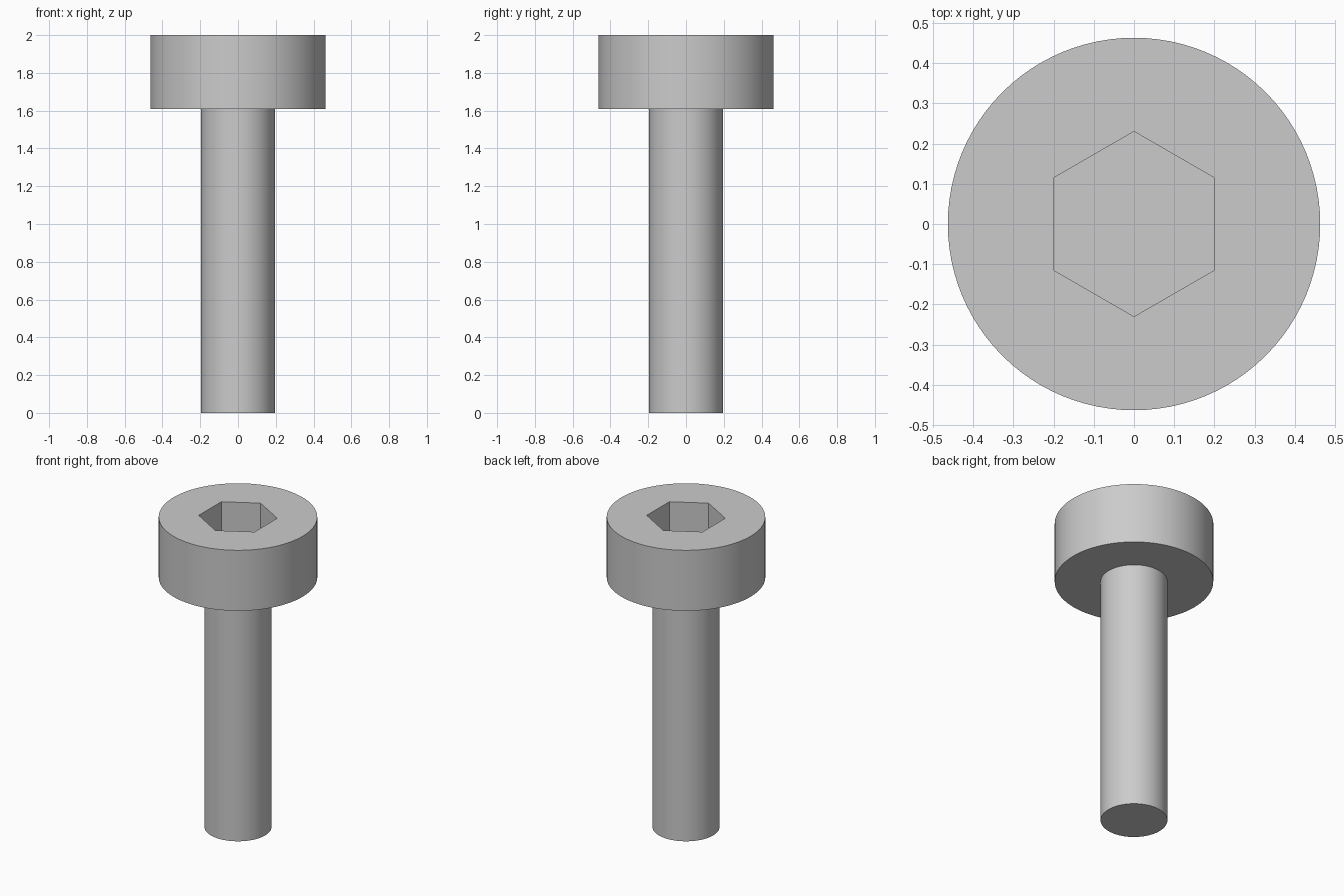
import bpy
import bmesh
from math import cos, sin, pi, radians

SEGMENTS = 96
SHAFT_R, HEAD_R, HEX_R = 0.195, 0.463, 0.23
HEAD_Z, TOP_Z, SOCKET_Z = 1.61, 2.0, 1.78

cube = bpy.data.objects.get("Cube")
if cube:
    bpy.data.objects.remove(cube, do_unlink=True)

steel = bpy.data.materials.new("grey steel")
steel.use_nodes = True
GREY = (0.6, 0.6, 0.6, 1)
steel.diffuse_color = GREY
steel.node_tree.nodes["Principled BSDF"].inputs["Base Color"].default_value = GREY


def ring(bm, radius, z, sides=SEGMENTS):
    """Closed loop of edges; the first corner points to +y."""
    angles = [pi / 2 + 2 * pi * i / sides for i in range(sides)]
    verts = [bm.verts.new((radius * cos(a), radius * sin(a), z)) for a in angles]
    return [bm.edges.new((verts[i - 1], verts[i])) for i in range(sides)]


def wall(bm, low, high):
    """Quads joining two loops with the same number of sides."""
    for a, b in zip(low, high):
        bm.faces.new((a.verts[0], a.verts[1], b.verts[1], b.verts[0]))


def fill(bm, *loops):
    """Flat cap across one loop, or between an outer and an inner loop."""
    edges = [e for loop in loops for e in loop]
    bmesh.ops.triangle_fill(bm, use_beauty=True, edges=edges, normal=(0, 0, 1))


def finish(bm, name):
    bmesh.ops.recalc_face_normals(bm, faces=bm.faces[:])
    mesh = bpy.data.meshes.new(name)
    bm.to_mesh(mesh)
    bm.free()
    mesh.materials.append(steel)
    obj = bpy.data.objects.new(name, mesh)
    bpy.context.collection.objects.link(obj)
    bpy.ops.object.select_all(action="DESELECT")
    obj.select_set(True)
    bpy.context.view_layer.objects.active = obj
    bpy.ops.object.shade_smooth_by_angle(angle=radians(30))


# Plain round shaft, closed at both ends
bm = bmesh.new()
foot, neck = ring(bm, SHAFT_R, 0), ring(bm, SHAFT_R, HEAD_Z + 0.02)
wall(bm, foot, neck)
fill(bm, foot)
fill(bm, neck)
finish(bm, "shaft")

# Cylindrical head with a hexagonal socket sunk into the top
bm = bmesh.new()
under, rim = ring(bm, HEAD_R, HEAD_Z), ring(bm, HEAD_R, TOP_Z)
socket_floor, socket_rim = ring(bm, HEX_R, SOCKET_Z, 6), ring(bm, HEX_R, TOP_Z, 6)
wall(bm, under, rim)
wall(bm, socket_floor, socket_rim)
fill(bm, under)
fill(bm, rim, socket_rim)
fill(bm, socket_floor)
finish(bm, "socket_head")
